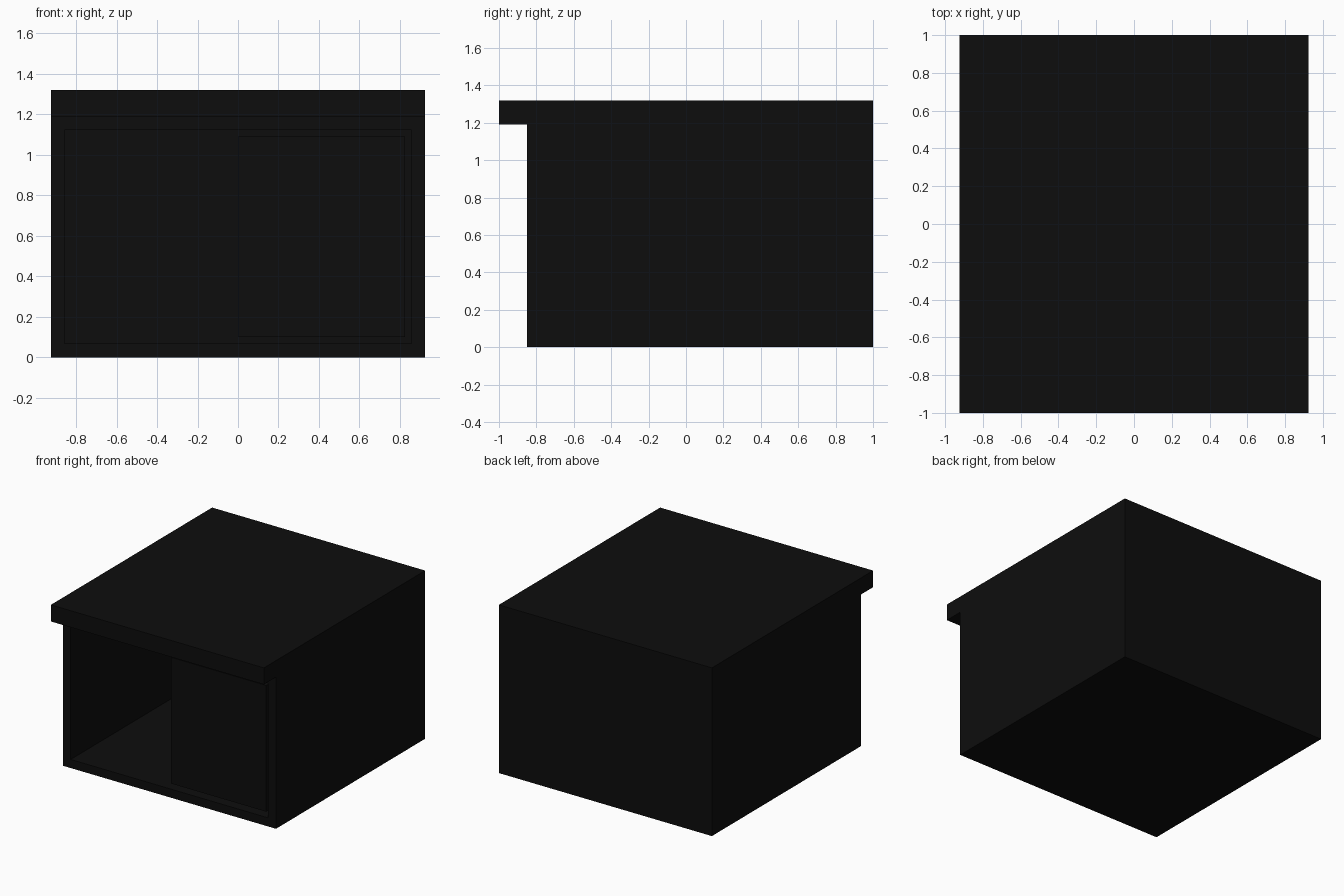
import bpy, bmesh
from mathutils import Vector

if "Cube" in bpy.data.objects:
    bpy.data.objects.remove(bpy.data.objects["Cube"])

HALF_W, BACK, FRONT = 0.925, 1.0, -0.85
TOP_BOTTOM, TOP = 1.19, 1.32

black = bpy.data.materials.new("black_lacquer")
black.diffuse_color = (0.004, 0.004, 0.004, 1)
black.use_nodes = True
black.node_tree.nodes["Principled BSDF"].inputs["Base Color"].default_value = black.diffuse_color


def box(bm, lo, hi):
    lo, hi = Vector(lo), Vector(hi)
    geom = bmesh.ops.create_cube(bm, size=1)
    for v in geom["verts"]:
        v.co = (lo + hi) / 2 + v.co * (hi - lo)


def finish(bm, name):
    bmesh.ops.recalc_face_normals(bm, faces=bm.faces)
    mesh = bpy.data.meshes.new(name)
    bm.to_mesh(mesh)
    bm.free()
    mesh.materials.append(black)
    obj = bpy.data.objects.new(name, mesh)
    bpy.context.collection.objects.link(obj)
    return obj


# Cabinet body: the front face is inset, then pushed back to hollow the inside
bm = bmesh.new()
box(bm, (-HALF_W, FRONT, 0), (HALF_W, BACK, TOP_BOTTOM))
bm.normal_update()
front = min(bm.faces, key=lambda f: f.calc_center_median().y)
bmesh.ops.inset_region(bm, faces=[front], thickness=0.095)
ext = bmesh.ops.extrude_face_region(bm, geom=[front])
verts = [e for e in ext["geom"] if isinstance(e, bmesh.types.BMVert)]
bmesh.ops.translate(bm, verts=verts, vec=(0, 0.9 - FRONT, 0))
if front.is_valid:
    bmesh.ops.delete(bm, geom=[front], context="FACES_ONLY")
finish(bm, "cabinet_body")

# Overhanging top slab
bm = bmesh.new()
box(bm, (-HALF_W, -1, TOP_BOTTOM), (HALF_W, BACK, TOP))
finish(bm, "top_slab")

# Door covering the right half of the opening, set just behind the frame
bm = bmesh.new()
box(bm, (0, FRONT + 0.02, 0.1), (0.825, FRONT + 0.06, 1.09))
finish(bm, "door")
